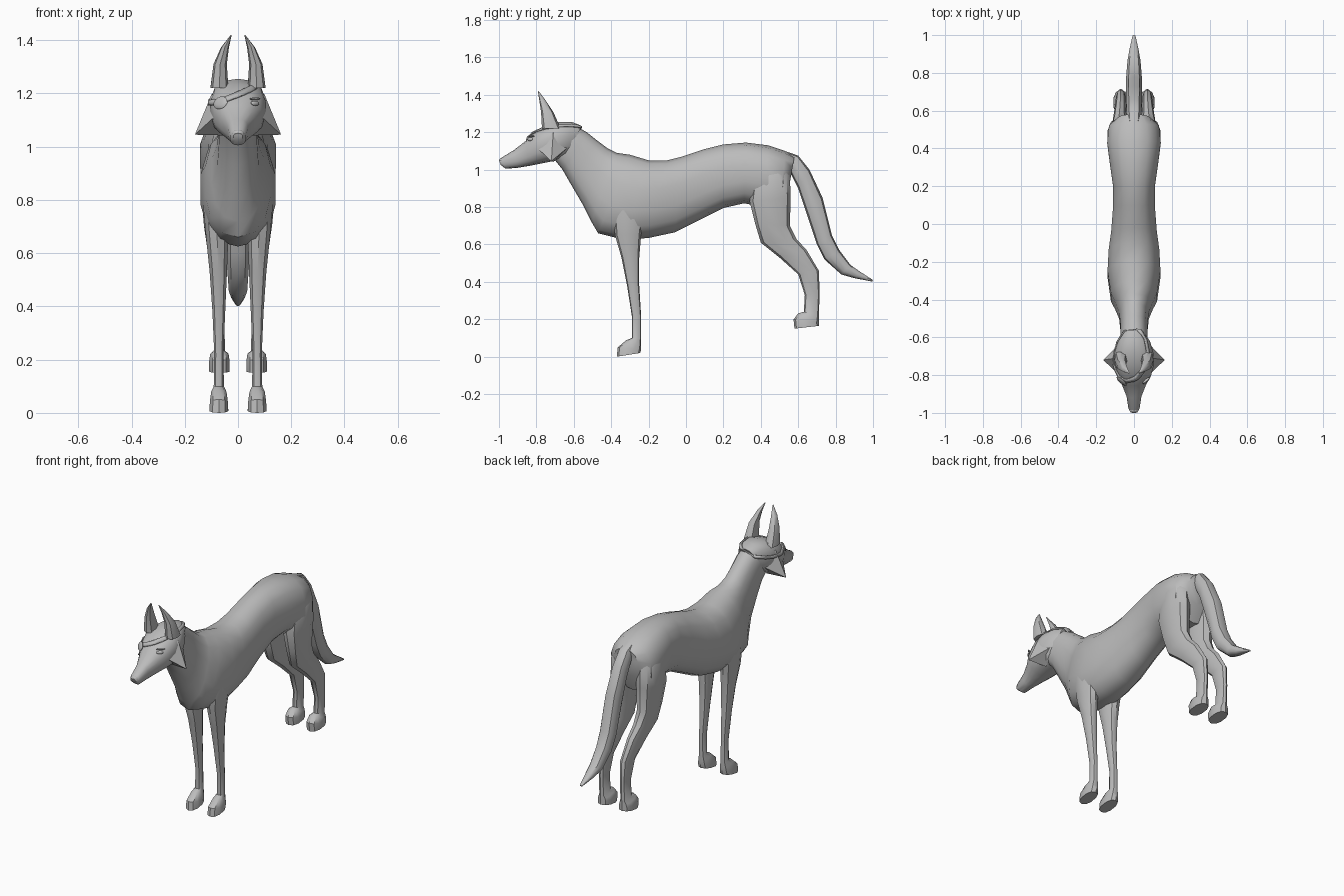
import bpy, bmesh, math
from mathutils import Vector

default = bpy.data.objects.get("Cube")
if default:
    bpy.data.objects.remove(default, do_unlink=True)

fur = bpy.data.materials.new("plain grey")
fur.use_nodes = True
GREY = (.5, .5, .5, 1)
fur.diffuse_color = GREY
fur.node_tree.nodes["Principled BSDF"].inputs["Base Color"].default_value = GREY


def finish(name, bm, angle=40):
    """Turn a bmesh into a smooth-shaded object with clean normals."""
    bmesh.ops.recalc_face_normals(bm, faces=bm.faces)
    mesh = bpy.data.meshes.new(name)
    bm.to_mesh(mesh)
    bm.free()
    mesh.materials.append(fur)
    obj = bpy.data.objects.new(name, mesh)
    bpy.context.collection.objects.link(obj)
    bpy.ops.object.select_all(action="DESELECT")
    obj.select_set(True)
    bpy.context.view_layer.objects.active = obj
    bpy.ops.object.shade_smooth_by_angle(angle=math.radians(angle))
    return obj


def soften(value, power):
    return math.copysign(abs(value) ** power, value)


def loft(sections, sides=12, power=.85, side=1):
    """Skin oval rings, each given by two opposite (y, z) points,
    a half width and an optional sideways centre."""
    bm = bmesh.new()
    rings = []
    for ya, za, yb, zb, half, *centre in sections:
        cx = centre[0] * side if centre else 0
        a, b = Vector((cx, ya, za)), Vector((cx, yb, zb))
        ring = []
        for i in range(sides):
            t = math.tau * i / sides
            p = (a + b) / 2 + (a - b) / 2 * soften(math.cos(t), power)
            p.x += half * soften(math.sin(t), power)
            ring.append(bm.verts.new(p))
        rings.append(ring)
    for low, high in zip(rings, rings[1:]):
        for i in range(sides):
            j = (i + 1) % sides
            bm.faces.new((low[i], low[j], high[j], high[i]))
    bm.faces.new(rings[0])
    bm.faces.new(rings[-1])
    return bm


def pebble(name, location, size, facing=(0, -1, 0)):
    """Squashed ball whose thin local z axis points along facing."""
    bm = bmesh.new()
    bmesh.ops.create_uvsphere(bm, u_segments=12, v_segments=6, radius=1)
    bmesh.ops.scale(bm, vec=size, verts=bm.verts)
    turn = Vector(facing).to_track_quat("Z", "Y").to_matrix()
    bmesh.ops.rotate(bm, matrix=turn, verts=bm.verts)
    bmesh.ops.translate(bm, vec=location, verts=bm.verts)
    return finish(name, bm)


# Neck and torso, from the back of the head to the rump
torso = [
    (-.60, 1.24, -.70, 1.05, .075),
    (-.53, 1.2, -.66, 1, .072),
    (-.48, 1.16, -.62, .93, .073),
    (-.42, 1.115, -.55, .81, .08),
    (-.37, 1.09, -.505, .72, .1),
    (-.3, 1.08, -.47, .66, .125),
    (-.2, 1.05, -.33, .625, .143),
    (-.1, 1.05, -.2, .635, .137),
    (-.02, 1.07, -.06, .665, .123),
    (.1, 1.11, .08, .735, .113),
    (.2, 1.135, .2, .795, .113),
    (.32, 1.145, .31, .82, .13),
    (.44, 1.13, .42, .8, .145),
    (.53, 1.1, .51, .8, .135),
    (.58, 1.07, .55, .9, .08),
]
finish("torso_and_neck", loft(torso, sides=14))

# Head, from nose to nape
head = [
    (-1, 1.05, -.99, 1.025, .018),
    (-.985, 1.065, -.965, 1.005, .03),
    (-.92, 1.105, -.9, 1.01, .04),
    (-.855, 1.155, -.84, 1.02, .066),
    (-.82, 1.195, -.79, 1.03, .09),
    (-.75, 1.235, -.74, 1.04, .108),
    (-.68, 1.255, -.69, 1.05, .105),
    (-.61, 1.255, -.65, 1.06, .088),
    (-.56, 1.235, -.62, 1.07, .06),
]
finish("head", loft(head, sides=14, power=.8))
pebble("nose", (0, -.985, 1.05), (.024, .014, .014))

# Strap: a slanted slice of the head, thickened outward
bm = loft(head, sides=14, power=.8)
slant = Vector((-.35, -.1, 1)).normalized()
middle = Vector((0, -.7, 1.205))
for sign in (-1, 1):
    bmesh.ops.bisect_plane(bm, geom=bm.verts[:] + bm.edges[:] + bm.faces[:],
                           plane_co=middle + slant * sign * .008,
                           plane_no=slant * sign, clear_outer=True)
strap = finish("eye_patch_strap", bm)
thick = strap.modifiers.new("thickness", "SOLIDIFY")
thick.thickness = .007
thick.offset = 1

# Eye patch on one side, open eye with a brow on the other
pebble("eye_patch", (-.066, -.832, 1.165), (.034, .026, .008), (-.6, -.7, .35))
pebble("left_eye", (.064, -.834, 1.163), (.02, .01, .007), (.6, -.7, .35))
pebble("left_brow", (.064, -.828, 1.18), (.026, .005, .007), (.6, -.7, .4))

# Tail, drooping behind and curling out at the tip
tail = [
    (.5, 1.11, .5, 1.03, .03),
    (.6, 1.075, .55, 1, .04),
    (.66, 1, .6, .9, .043),
    (.73, .85, .65, .75, .045),
    (.78, .65, .7, .6, .045),
    (.82, .57, .74, .52, .042),
    (.88, .49, .83, .44, .036),
    (.93, .455, .9, .42, .026),
    (1, .41, .995, .402, .008),
]
finish("tail", loft(tail, sides=10))

front_leg = [
    (-.39, .92, -.22, .92, .035, .085),
    (-.39, .78, -.22, .78, .047, .086),
    (-.38, .65, -.24, .65, .043, .078),
    (-.345, .53, -.25, .53, .034, .074),
    (-.315, .38, -.25, .38, .025, .072),
    (-.29, .22, -.24, .22, .018, .072),
    (-.29, .1, -.24, .1, .02, .072),
    (-.32, .088, -.24, .06, .03, .072),
    (-.365, .05, -.24, .035, .035, .072),
    (-.37, 0, -.245, .02, .037, .072),
]
hind_leg = [
    (.39, 1.06, .53, 1.04, .035, .06),
    (.36, .97, .555, .97, .058, .085),
    (.34, .83, .56, .85, .058, .085),
    (.37, .71, .555, .7, .048, .082),
    (.4, .61, .59, .63, .04, .077),
    (.5, .53, .645, .57, .033, .073),
    (.6, .44, .71, .46, .026, .07),
    (.635, .33, .715, .34, .02, .07),
    (.63, .24, .71, .22, .022, .07),
    (.6, .232, .71, .2, .036, .07),
    (.575, .2, .71, .185, .04, .07),
    (.58, .15, .71, .165, .04, .07),
]
ear = [
    (-.77, 1.22, -.67, 1.22, .034, .07),
    (-.775, 1.31, -.71, 1.31, .025, .067),
    (-.785, 1.375, -.75, 1.37, .015, .049),
    (-.792, 1.42, -.786, 1.418, .002, .026),
]

# Paired parts, repeated on both sides
for side, label in ((1, "left"), (-1, "right")):
    finish(label + "_front_leg", loft(front_leg, sides=10, side=side))
    finish(label + "_hind_leg", loft(hind_leg, sides=10, side=side))
    finish(label + "_ear", loft(ear, sides=8, side=side))

    # Pointed tuft of cheek fur
    bm = bmesh.new()
    tip = bm.verts.new((.162 * side, -.72, 1.045))
    rim = [bm.verts.new((x * side, y, z)) for x, y, z in (
        (.098, -.71, 1.2), (.08, -.8, 1.12),
        (.04, -.71, 1.042), (.075, -.63, 1.12))]
    for i in range(4):
        bm.faces.new((tip, rim[i], rim[(i + 1) % 4]))
    bm.faces.new(rim)
    finish(label + "_cheek_tuft", bm, angle=30)
